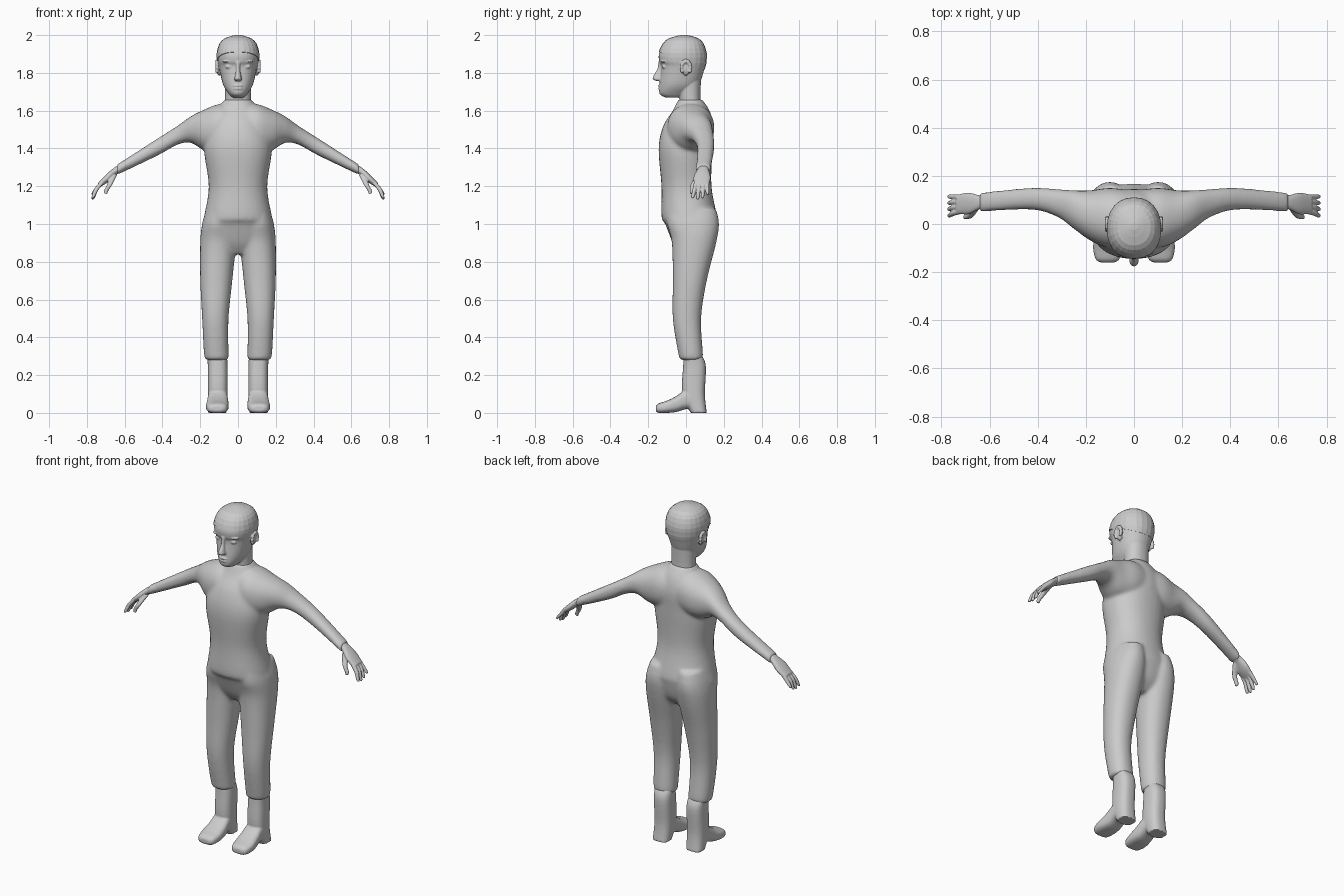
import bpy, bmesh
from math import cos, sin, tau, copysign
from mathutils import Matrix, Vector

old = bpy.data.objects.get("Cube")
if old:
    bpy.data.objects.remove(old)

shade = (.6, .6, .6, 1)
grey = bpy.data.materials.new("plain grey")
grey.use_nodes = True
grey.diffuse_color = shade
grey.node_tree.nodes["Principled BSDF"].inputs["Base Color"].default_value = shade


def smooth_path(stations, steps):
    """Catmull-Rom interpolation through the stations."""
    padded = [stations[0]] + list(stations) + [stations[-1]]
    path = []
    for before, start, end, after in zip(padded, padded[1:], padded[2:], padded[3:]):
        for step in range(steps):
            t = step / steps
            path.append([p + t * (q - o) / 2 + t * t * (o - 2.5 * p + 2 * q - r / 2)
                         + t ** 3 * (1.5 * p - 1.5 * q + (r - o) / 2)
                         for o, p, q, r in zip(before, start, end, after)])
    return path + [list(stations[-1])]


def rounded(cosine, low, high, power):
    """Coordinate of a superellipse that spans low to high."""
    return (low + high) / 2 + (high - low) / 2 * copysign(abs(cosine) ** (2 / power), cosine)


def loft(bm, axis, stations, side=1, power=2.2, count=32, steps=5):
    """Join rounded sections (position, min a, max a, min b, max b) along an axis."""
    rings = []
    for position, a_low, a_high, b_low, b_high in smooth_path(stations, steps):
        ring = []
        for i in range(count):
            angle = tau * i / count
            a = rounded(cos(angle), a_low, a_high, power)
            b = rounded(sin(angle), b_low, b_high, power)
            x, y, z = {"X": (position, a, b), "Y": (a, position, b), "Z": (a, b, position)}[axis]
            ring.append(bm.verts.new((x * side, y, z)))
        rings.append(ring)
    faces = [bm.faces.new(rings[0]), bm.faces.new(rings[-1])]
    for lower, upper in zip(rings, rings[1:]):
        for i in range(count):
            j = (i + 1) % count
            faces.append(bm.faces.new((lower[i], lower[j], upper[j], upper[i])))
    bmesh.ops.recalc_face_normals(bm, faces=faces)


def column(bm, stations, grow=0, **options):
    """Upright symmetric loft from (height, half width, front, back)."""
    loft(bm, "Z", [(height + grow, -width - grow, width + grow, front - grow, back + grow)
                   for height, width, front, back in stations], **options)


def ball(bm, centre, size):
    bmesh.ops.create_uvsphere(bm, u_segments=20, v_segments=12, radius=1,
                              matrix=Matrix.Translation(centre) @ Matrix.Diagonal((*size, 1)))


def finish(bm, name):
    mesh = bpy.data.meshes.new(name)
    bm.to_mesh(mesh)
    bm.free()
    mesh.materials.append(grey)
    obj = bpy.data.objects.new(name, mesh)
    bpy.context.collection.objects.link(obj)
    return obj


def blend(obj, voxel, relax):
    """Fuse overlapping shapes into one smooth skin."""
    remesh = obj.modifiers.new("blend", "REMESH")
    remesh.mode = "VOXEL"
    remesh.voxel_size = voxel
    remesh.use_smooth_shade = True
    soften = obj.modifiers.new("soften", "SMOOTH")
    soften.factor = .5
    soften.iterations = relax


sides = {"left": 1, "right": -1}

# Suit: torso, sleeves and trouser legs
suit = bmesh.new()
column(suit, [(.84, .12, -.03, .09), (.9, .18, -.07, .14), (1, .19, -.11, .165),
              (1.04, .18, -.13, .165), (1.2, .155, -.13, .135), (1.4, .18, -.145, .14),
              (1.52, .15, -.12, .145), (1.6, .11, -.07, .125), (1.66, .07, -.04, .085)])
for side in sides.values():
    loft(suit, "X", [(.02, -.08, .14, 1.4, 1.63), (.1, -.1, .15, 1.38, 1.635),
                     (.18, -.07, .14, 1.39, 1.605), (.25, -.02, .14, 1.43, 1.57),
                     (.32, .03, .145, 1.42, 1.52), (.43, .06, .15, 1.36, 1.45),
                     (.64, .05, .13, 1.26, 1.315)], side)
    loft(suit, "Z", [(.28, .05, .17, -.03, .085), (.31, .05, .18, -.04, .09),
                     (.5, .05, .19, -.07, .08), (.7, .03, .2, -.07, .11),
                     (.9, .01, .2, -.075, .16), (1, .01, .19, -.1, .175),
                     (1.08, .02, .165, -.1, .16)], side)
blend(finish(suit, "suit"), .009, 9)

for label, side in sides.items():
    # Boot: shaft with heel, then the foot
    boot = bmesh.new()
    loft(boot, "Z", [(0, .06, .16, .025, .11), (.1, .055, .16, -.02, .1),
                     (.25, .055, .16, -.015, .105), (.31, .06, .165, -.01, .08)], side, 2.6)
    loft(boot, "Y", [(-.16, .08, .14, .01, .035), (-.145, .06, .16, 0, .05),
                     (-.1, .05, .17, 0, .065), (-.05, .05, .165, .005, .09),
                     (0, .055, .16, .02, .125), (.05, .06, .16, .02, .13)], side, 2.8)
    blend(finish(boot, label + "_boot"), .005, 4)

    # Hand: palm, four curled fingers and thumb
    hand = bmesh.new()
    loft(hand, "X", [(.61, .065, .12, 1.275, 1.32), (.645, .06, .12, 1.26, 1.305),
                     (.69, .04, .13, 1.22, 1.27), (.74, .045, .12, 1.19, 1.22)], side)
    for finger in range(4):
        knuckle = .053 + .02 * finger
        end = .036 + .026 * finger
        tip = 1.13 + .006 * (finger - 1) ** 2
        loft(hand, "Z", [(tip, .765, .775, end - .005, end + .005),
                         (tip + .01, .757, .775, end - .009, end + .009),
                         (1.185, .736, .762, (knuckle + end) / 2 - .01, (knuckle + end) / 2 + .01),
                         (1.225, .7, .73, knuckle - .01, knuckle + .01)], side, count=12)
    loft(hand, "Z", [(1.16, .69, .705, .02, .035), (1.175, .687, .71, .02, .04),
                     (1.21, .665, .693, .025, .05), (1.26, .64, .68, .055, .09)],
         side, count=12)
    blend(finish(hand, label + "_hand"), .0035, 2)

# Head with neck, nose and lips
skull = [(1.67, .03, -.11, -.02), (1.69, .05, -.14, .02), (1.74, .08, -.14, .07),
         (1.83, .1, -.132, .1), (1.86, .107, -.142, .105), (1.9, .109, -.143, .106),
         (1.95, .095, -.12, .09), (1.98, .065, -.085, .06), (1.997, .01, -.02, 0)]
head = bmesh.new()
column(head, skull)
column(head, [(1.61, .075, -.04, .088), (1.66, .068, -.035, .077), (1.78, .07, -.05, .08)])
column(head, [(1.758, .014, -.16, -.12), (1.767, .02, -.176, -.12), (1.785, .016, -.172, -.12),
              (1.82, .01, -.152, -.12), (1.86, .014, -.146, -.12)], count=16)
for height in (1.732, 1.717):
    ball(head, (0, -.136, height), (.026, .012, .007))

# Eyes, brows and rimmed ears
for side in sides.values():
    ball(head, (side * .046, -.114, 1.833), (.022, .014, .012))
    ball(head, (side * .05, -.115, 1.86), (.032, .018, .007))
    ball(head, (side * .1, 0, 1.822), (.014, .022, .036))
    for bead in range(9):
        angle = tau * (bead - 1) / 12
        ball(head, (side * .112, .024 * cos(angle), 1.827 + .034 * sin(angle)), (.009, .01, .011))
blend(finish(head, "head"), .004, 2)

# Faceted hair cap, cut along a hairline that falls towards the back
cap = bmesh.new()
column(cap, skull[2:], grow=.004, count=24, steps=2)
bmesh.ops.bisect_plane(cap, geom=cap.verts[:] + cap.edges[:] + cap.faces[:],
                       plane_co=Vector((0, -.145, 1.912)), plane_no=Vector((0, .4, 1)),
                       clear_inner=True)
bmesh.ops.edgeloop_fill(cap, edges=[edge for edge in cap.edges if edge.is_boundary])
bmesh.ops.recalc_face_normals(cap, faces=cap.faces[:])
finish(cap, "hair_cap")
